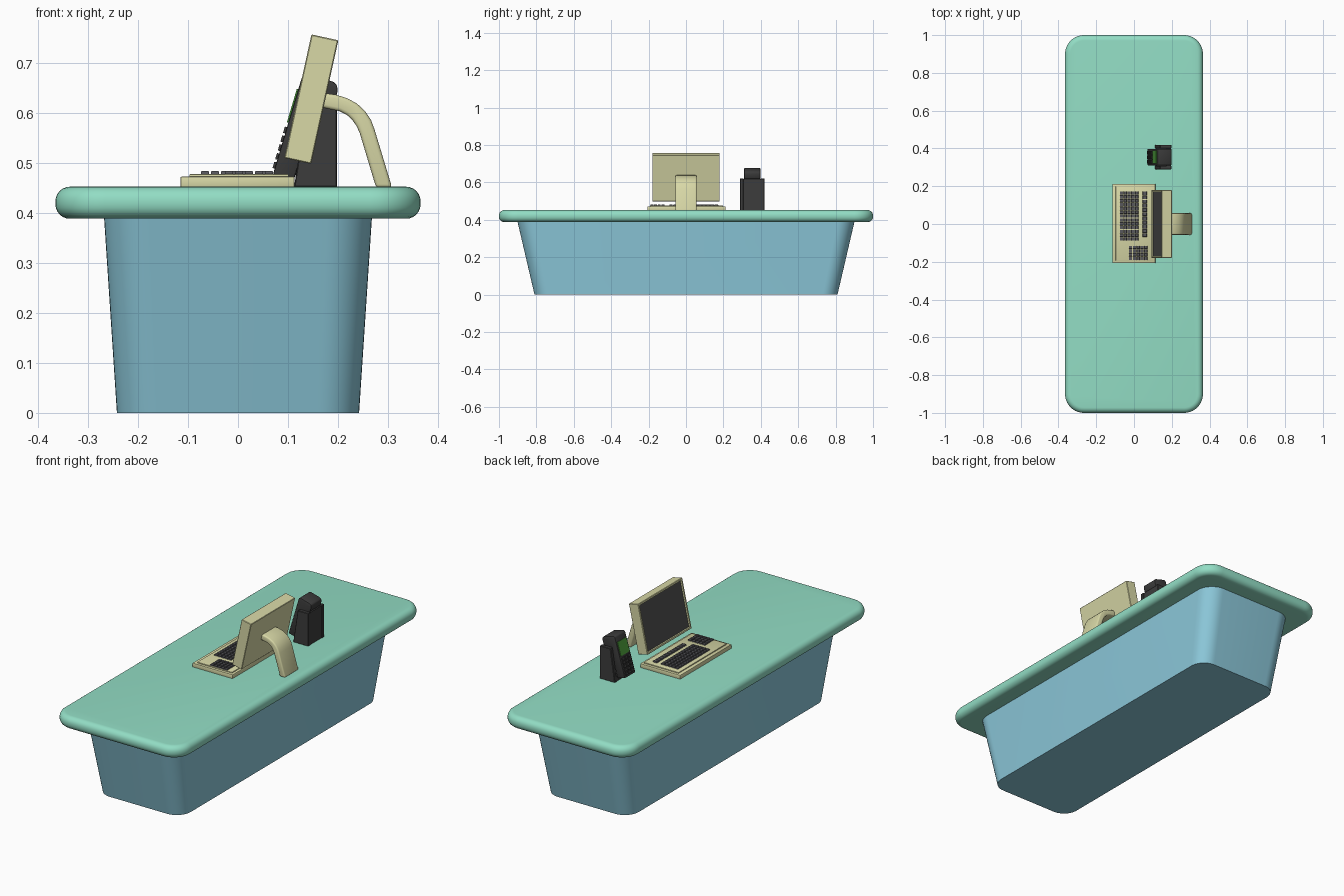
import bpy, bmesh
from math import sin, cos, pi, radians, atan2
from mathutils import Matrix, Vector

if "Cube" in bpy.data.objects:
    bpy.data.objects.remove(bpy.data.objects["Cube"])


def material(name, r, g, b):
    m = bpy.data.materials.new(name)
    m.diffuse_color = tuple((c / 255) ** 2.2 for c in (r, g, b)) + (1,)
    m.use_nodes = True
    m.node_tree.nodes["Principled BSDF"].inputs["Base Color"].default_value = m.diffuse_color
    return m


TEAL = material("teal", 145, 220, 195)
BLUE = material("blue", 138, 198, 216)
CREAM = material("cream", 215, 215, 165)
DARK = material("dark", 62, 62, 62)
KEYS = material("key_grey", 88, 88, 92)
GLASS = material("screen_grey", 78, 78, 78)
GREEN = material("green", 75, 150, 60)


def finish(name, bm, *mats, angle=35):
    bmesh.ops.recalc_face_normals(bm, faces=bm.faces)
    me = bpy.data.meshes.new(name)
    bm.to_mesh(me)
    bm.free()
    ob = bpy.data.objects.new(name, me)
    bpy.context.collection.objects.link(ob)
    for m in mats:
        me.materials.append(m)
    bpy.ops.object.select_all(action='DESELECT')
    ob.select_set(True)
    bpy.context.view_layer.objects.active = ob
    bpy.ops.object.shade_smooth_by_angle(angle=radians(angle))
    return ob


def bevel_sharp(bm, width, seg=2):
    bmesh.ops.recalc_face_normals(bm, faces=bm.faces)
    edges = [e for e in bm.edges if e.calc_face_angle(0) > radians(40)]
    bmesh.ops.bevel(bm, geom=edges, offset=width, segments=seg,
                    profile=0.5, affect='EDGES')


def rounded_loft(name, rings, mat, n=10):
    """Stack of rounded rectangles: (half x, half y, corner radius, z)."""
    bm = bmesh.new()
    loops = []
    for hx, hy, r, z in rings:
        loop = []
        for k, (sx, sy) in enumerate(((1, 1), (-1, 1), (-1, -1), (1, -1))):
            for i in range(n + 1):
                a = pi / 2 * (k + i / n)
                loop.append(bm.verts.new((sx * (hx - r) + r * cos(a),
                                          sy * (hy - r) + r * sin(a), z)))
        loops.append(loop)
    for a, b in zip(loops, loops[1:]):
        for i in range(len(a)):
            j = (i + 1) % len(a)
            bm.faces.new((a[i], a[j], b[j], b[i]))
    bm.faces.new(loops[0][::-1])
    bm.faces.new(loops[-1])
    return finish(name, bm, mat)


def prism(name, pts, y0, y1, mat, bevel=0, seg=2):
    """Side profile in x, z extruded along y."""
    bm = bmesh.new()
    face = bm.faces.new([bm.verts.new((x, y0, z)) for x, z in pts])
    ext = bmesh.ops.extrude_face_region(bm, geom=[face])["geom"]
    bmesh.ops.translate(bm, vec=(0, y1 - y0, 0),
                        verts=[v for v in ext if isinstance(v, bmesh.types.BMVert)])
    if bevel:
        bevel_sharp(bm, bevel, seg)
    return finish(name, bm, mat)


def add_box(bm, center, size, tilt=0, taper=1):
    mat = (Matrix.Translation(center) @ Matrix.Rotation(tilt, 4, 'Y')
           @ Matrix.Diagonal((*size, 1)))
    verts = bmesh.ops.create_cube(bm, size=1)["verts"]
    for v in verts:
        if v.co.z > 0:
            v.co.x *= taper
            v.co.y *= taper
        v.co = mat @ v.co


def box(name, center, size, mat, tilt=0, bevel=0):
    bm = bmesh.new()
    add_box(bm, center, size, tilt)
    if bevel:
        bevel_sharp(bm, bevel)
    return finish(name, bm, mat)


# Desk base, flaring upwards
rounded_loft("desk_base", [(0.242, 0.81, 0.08, 0), (0.268, 0.902, 0.09, 0.395)], BLUE)

# Desk top with a bullnose rim
R = 0.029
rim = [(-pi / 2 + pi / 2 * i / 6, 0.388 + R) for i in range(7)]
rim += [(pi / 2 * i / 6, 0.452 - R) for i in range(7)]
rounded_loft("desk_top", [(0.365 - R + R * cos(a), 1 - R + R * cos(a),
                           0.1 - R + R * cos(a), z + R * sin(a)) for a, z in rim], TEAL)

# Monitor with a recessed screen on its -x face
bm = bmesh.new()
add_box(bm, (0, 0, 0), (0.055, 0.36, 0.253))
bevel_sharp(bm, 0.002, 1)
front = min(bm.faces, key=lambda f: f.calc_center_median().x)
bmesh.ops.inset_region(bm, faces=[front], thickness=0.011)
bmesh.ops.inset_region(bm, faces=[front], thickness=0.003, depth=-0.006)
front.material_index = 1
bm.transform(Matrix.Translation((0.1465, 0, 0.627)) @ Matrix.Rotation(radians(12.4), 4, 'Y'))
finish("monitor", bm, CREAM, GLASS)

# Curved monitor arm
upper = [(0.165, 0.640), (0.195, 0.636), (0.218, 0.629), (0.238, 0.618),
         (0.254, 0.603), (0.266, 0.585), (0.273, 0.566), (0.308, 0.450)]
lower = [(0.276, 0.450), (0.243, 0.560), (0.237, 0.573), (0.228, 0.586),
         (0.217, 0.596), (0.203, 0.603), (0.188, 0.606), (0.165, 0.611)]
prism("monitor_arm", upper + lower, -0.057, 0.057, CREAM, 0.007, 3)

# Keyboard body and raised plate
box("keyboard_body", (-0.001, 0.003, 0.461), (0.228, 0.418, 0.022), CREAM, bevel=0.002)
box("keyboard_plate", (0.002, 0.003, 0.4735), (0.198, 0.392, 0.007), CREAM, bevel=0.0015)


# Key blocks: x range, y range, rows, columns
def key_block(name, x0, x1, y0, y1, rows, cols):
    bm = bmesh.new()
    px, py = (x1 - x0) / rows, (y1 - y0) / cols
    for i in range(rows):
        for j in range(cols):
            add_box(bm, (x0 + px * (i + 0.5), y0 + py * (j + 0.5), 0.479),
                    (px - 0.002, py - 0.002, 0.008), taper=0.82)
    finish(name, bm, KEYS)


key_block("main_keys", -0.076, 0.024, -0.09, 0.174, 5, 13)
key_block("function_keys", 0.044, 0.070, -0.07, 0.174, 1, 11)
key_block("number_pad", -0.028, 0.072, -0.192, -0.114, 5, 4)

# Handset cradle: two side walls, a back and a foot
YC = 0.354
wall = [(0.112, 0.451), (0.198, 0.451), (0.198, 0.621), (0.138, 0.621)]
for side, s in (("left", 1), ("right", -1)):
    a, b = sorted((YC + s * 0.046, YC + s * 0.065))
    prism("cradle_wall_" + side, wall, a, b, DARK, 0.002, 1)
box("cradle_back", (0.184, YC, 0.536), (0.022, 0.094, 0.164), DARK)
box("cradle_foot", (0.155, YC, 0.466), (0.08, 0.094, 0.03), DARK)

# Leaning handset terminal with a thick head
A, B = Vector((0.070, 0, 0.477)), Vector((0.128, 0, 0.672))
body = [(A.x, A.z), (B.x, B.z), (0.136, 0.677), (0.190, 0.662), (0.198, 0.655),
        (0.199, 0.642), (0.193, 0.622), (0.150, 0.595), (0.112, 0.467)]
prism("handset", body, YC - 0.043, YC + 0.043, DARK, 0.003)

# Handset display and keypad, laid on its sloping face
tilt = atan2(B.x - A.x, B.z - A.z)
p = A.lerp(B, 0.70)
box("handset_display", (p.x, YC, p.z), (0.006, 0.07, 0.07), GREEN, tilt)
bm = bmesh.new()
for i in range(5):
    p = A.lerp(B, 0.09 + 0.09 * i)
    for j in (-1, 0, 1):
        add_box(bm, (p.x, YC + 0.024 * j, p.z), (0.009, 0.018, 0.013), tilt)
finish("handset_keys", bm, DARK)
